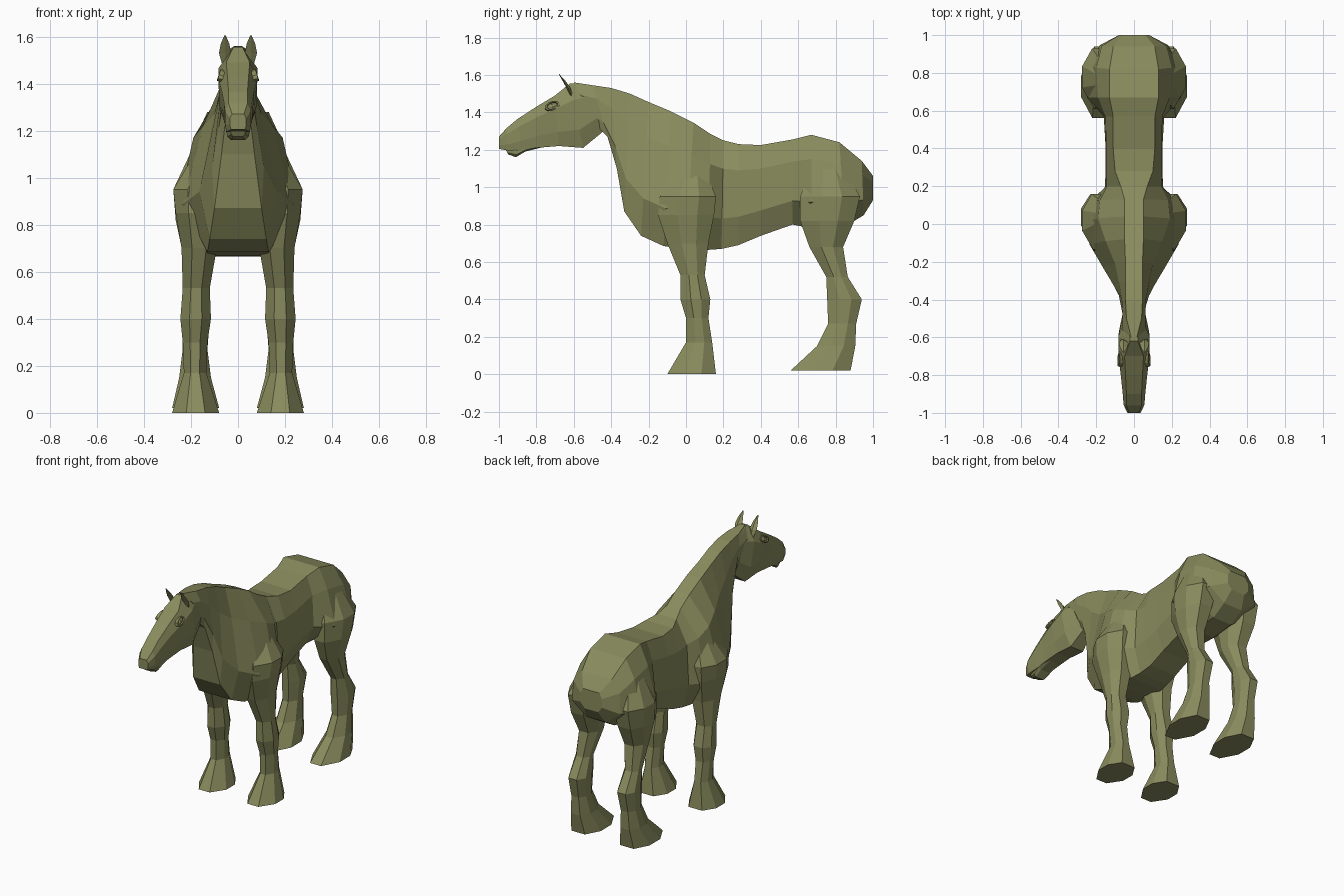
import bpy
import bmesh
import math
from mathutils import Vector, Matrix

cube = bpy.data.objects.get("Cube")
if cube:
    bpy.data.objects.remove(cube, do_unlink=True)

olive = bpy.data.materials.new("olive_hide")
olive.use_nodes = True
olive.diffuse_color = (0.25, 0.26, 0.11, 1)
olive.node_tree.nodes["Principled BSDF"].inputs["Base Color"].default_value = olive.diffuse_color


def finish(name, bm):
    """Turn a bmesh into a flat-shaded olive object."""
    bmesh.ops.recalc_face_normals(bm, faces=bm.faces)
    mesh = bpy.data.meshes.new(name)
    bm.to_mesh(mesh)
    bm.free()
    mesh.materials.append(olive)
    obj = bpy.data.objects.new(name, mesh)
    bpy.context.collection.objects.link(obj)
    return obj


def loft(name, rings):
    """Skin a closed, capped surface over rings of equal point count."""
    bm = bmesh.new()
    loops = [[bm.verts.new(p) for p in ring] for ring in rings]
    count = len(loops[0])
    for a, b in zip(loops, loops[1:]):
        for i in range(count):
            j = (i + 1) % count
            bm.faces.new((a[i], a[j], b[j], b[i]))
    bm.faces.new(loops[0])
    bm.faces.new(loops[-1])
    return finish(name, bm)


def slice_ring(top_y, top_z, low_y, low_z, w_top, w_upper, w_lower, w_low):
    """Eight-sided upright slice, symmetric in x, between a top and a low point."""
    top, low = Vector((0, top_y, top_z)), Vector((0, low_y, low_z))
    half = [(w_top, 0), (w_upper, 0.26), (w_lower, 0.72), (w_low, 1)]
    left = [top.lerp(low, t) + Vector((w, 0, 0)) for w, t in half]
    right = [Vector((-p.x, p.y, p.z)) for p in reversed(left)]
    return left + right


def leg_ring(side, z, front, back, inner, outer):
    """Eight-sided level slice of a leg, with a narrower front."""
    outline = [(0.4, -1), (1, -0.3), (1, 0.4), (0.5, 1),
               (-0.5, 1), (-1, 0.4), (-1, -0.3), (-0.4, -1)]
    cx, cy = (inner + outer) / 2, (front + back) / 2
    rx, ry = (outer - inner) / 2, (back - front) / 2
    return [Vector((side * (cx + u * rx), cy + v * ry, z)) for u, v in outline]


# Trunk and neck, from rump to poll
trunk = [
    (1.0, 1.06, 1.0, .93, .06, .08, .08, .05),
    (.94, 1.14, .95, .85, .11, .17, .18, .07),
    (.82, 1.24, .85, .79, .13, .20, .25, .07),
    (.67, 1.28, .67, .78, .13, .19, .25, .08),
    (.57, 1.255, .57, .80, .11, .15, .16, .10),
    (.40, 1.225, .40, .74, .11, .148, .15, .10),
    (.28, 1.23, .28, .69, .10, .148, .15, .10),
    (.20, 1.25, .19, .67, .07, .145, .155, .11),
    (.13, 1.285, .12, .665, .05, .18, .23, .12),
    (.04, 1.345, 0, .67, .05, .19, .26, .13),
    (-.08, 1.405, -.12, .685, .05, .15, .235, .13),
    (-.20, 1.455, -.24, .74, .045, .10, .165, .12),
    (-.30, 1.50, -.33, .87, .045, .08, .11, .10),
    (-.40, 1.53, -.37, 1.10, .045, .065, .08, .07),
    (-.50, 1.545, -.42, 1.27, .04, .06, .06, .05),
    (-.60, 1.56, -.46, 1.31, .015, .06, .05, .04),
]
loft("trunk_and_neck", [slice_ring(*row) for row in trunk])

# Head, from jaw hinge to muzzle
head = [
    (-.56, 1.55, -.44, 1.30, .02, .055, .06, .03),
    (-.62, 1.555, -.55, 1.21, .02, .083, .08, .05),
    (-.70, 1.49, -.68, 1.22, .05, .083, .07, .05),
    (-.80, 1.43, -.80, 1.21, .045, .07, .06, .05),
    (-.90, 1.365, -.88, 1.20, .04, .06, .06, .05),
    (-.96, 1.315, -.95, 1.195, .04, .055, .055, .05),
    (-1.0, 1.27, -1.0, 1.205, .025, .035, .035, .03),
]
loft("head", [slice_ring(*row) for row in head])

# Lower lip
lip = [
    (-.74, 1.25, -.74, 1.22, .03, .045, .045, .03),
    (-.86, 1.22, -.86, 1.19, .03, .05, .05, .03),
    (-.90, 1.21, -.91, 1.16, .03, .045, .045, .03),
    (-.97, 1.21, -.95, 1.175, .02, .03, .03, .02),
]
loft("lower_lip", [slice_ring(*row) for row in lip])

# Legs: height, front y, back y, inner x, outer x
front_leg = [
    (1.10, -.04, .10, .06, .185),
    (.95, -.14, .16, .07, .275),
    (.85, -.15, .15, .08, .265),
    (.70, -.10, .12, .09, .24),
    (.53, -.03, .10, .12, .235),
    (.40, -.03, .13, .115, .245),
    (.30, 0, .12, .13, .235),
    (.17, 0, .14, .135, .23),
    (0, -.10, .16, .08, .28),
]
hind_leg = [
    (1.12, .68, .84, .06, .195),
    (.95, .61, .93, .06, .275),
    (.82, .61, .90, .08, .265),
    (.68, .66, .84, .10, .235),
    (.52, .75, .865, .13, .23),
    (.40, .755, .94, .12, .24),
    (.27, .76, .91, .13, .235),
    (.15, .70, .905, .115, .25),
    (.02, .56, .88, .08, .28),
]


def add_ear(name, side):
    """Thin leaf-shaped ear leaning forward."""
    rows = [(-.61, 1.48, .012), (-.63, 1.53, .026), (-.655, 1.57, .018), (-.68, 1.605, .003)]
    rings = []
    for y, z, w in rows:
        x = side * 0.055
        rings.append([Vector((x - w, y, z)), Vector((x, y - w / 3, z)),
                      Vector((x + w, y, z)), Vector((x, y + w / 2, z))])
    loft(name, rings)


def add_eye(name, side):
    """Almond eyelid rim around a flattened eyeball."""
    lid = []
    for i in range(10):
        a = math.tau * i / 10
        lid.append((math.cos(a), math.sin(a)))
    place = (Matrix.Translation((side * 0.076, -.715, 1.435))
             @ Matrix.Rotation(side * -0.3, 4, "Y") @ Matrix.Rotation(0.35, 4, "X"))
    # Each step sets the rim size and how far it stands out from the cheek
    steps = [(1.0, -.015), (1.0, .005), (0.75, .007), (0.65, -.002), (0.3, .004)]
    rings = [[place @ Vector((side * out, c * .042 * size, s * .024 * size))
              for c, s in lid] for size, out in steps]
    loft(name, rings)


for label, side in (("left", 1), ("right", -1)):
    loft(label + "_front_leg", [leg_ring(side, *row) for row in front_leg])
    loft(label + "_hind_leg", [leg_ring(side, *row) for row in hind_leg])
    add_ear(label + "_ear", side)
    add_eye(label + "_eye", side)
